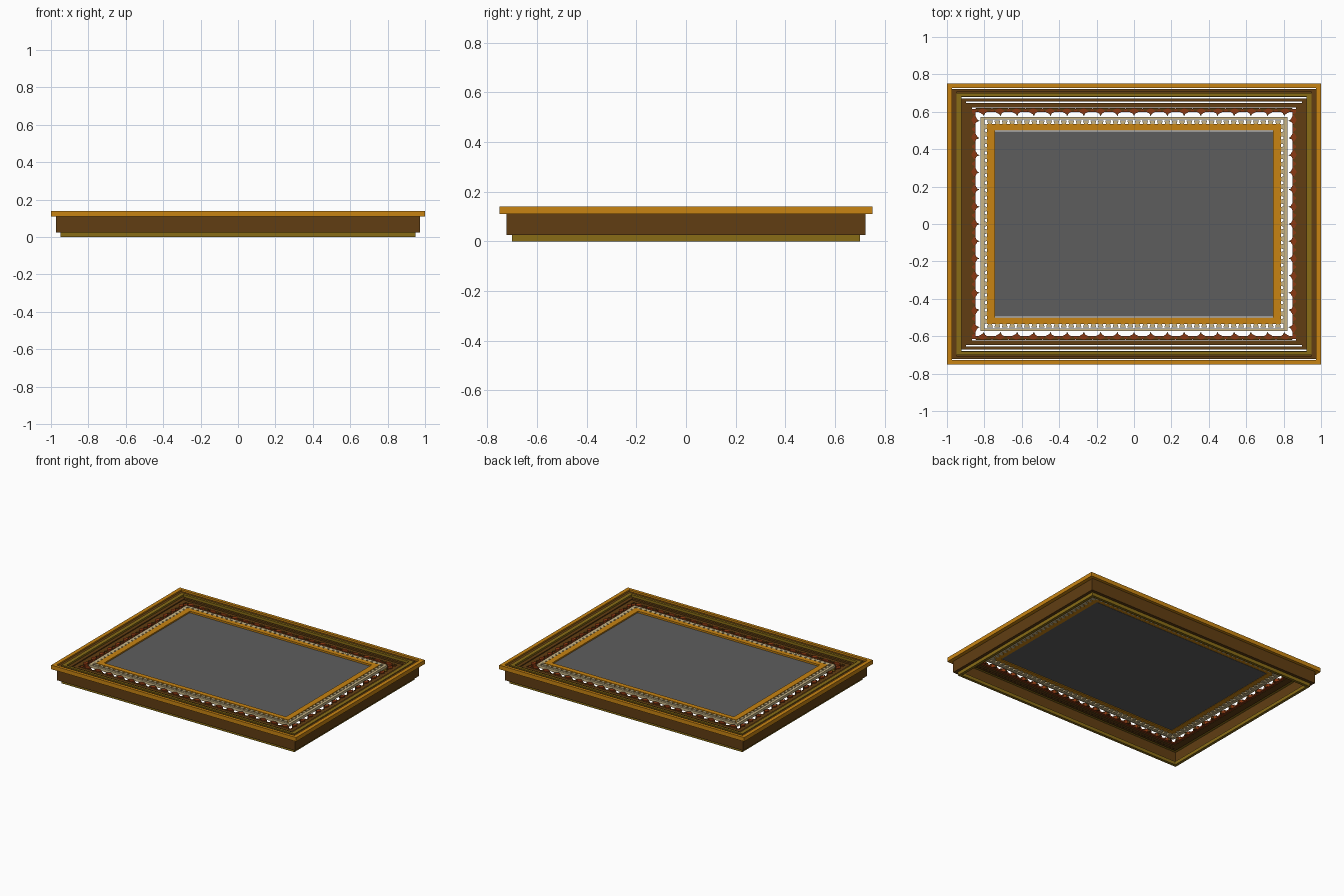
import bpy, bmesh, math

if "Cube" in bpy.data.objects:
    bpy.data.objects.remove(bpy.data.objects["Cube"])

def mat(name, rgb):
    m = bpy.data.materials.new(name)
    m.diffuse_color = (*rgb, 1)
    m.use_nodes = True
    m.node_tree.nodes["Principled BSDF"].inputs["Base Color"].default_value = m.diffuse_color
    return m

ORANGE = mat("gold", (0.58, 0.23, 0.006))
BROWN = mat("brown", (0.12, 0.048, 0.006))
OLIVE = mat("olive", (0.25, 0.15, 0.008))
RED = mat("rust", (0.26, 0.04, 0.006))
CREAM = mat("cream", (0.58, 0.46, 0.24))

def finish(name, bm, m):
    bmesh.ops.recalc_face_normals(bm, faces=bm.faces)
    me = bpy.data.meshes.new(name)
    bm.to_mesh(me)
    bm.free()
    ob = bpy.data.objects.new(name, me)
    bpy.context.collection.objects.link(ob)
    if m:
        me.materials.append(m)
    return ob

def ring(name, profile, m, gap=0.0):
    """Mitred frame: sweep a closed profile of (inset, z); gap thins the long sides."""
    bm = bmesh.new()
    deep = max(p[0] for p in profile)
    loops = []
    for d, z in profile:
        dy = d - gap if d == deep else d
        x, y = 1 - d, 0.75 - dy
        loops.append([bm.verts.new((sx * x, sy * y, z))
                      for sx, sy in ((-1, -1), (1, -1), (1, 1), (-1, 1))])
    n = len(loops)
    for i in range(n):
        a, b = loops[i], loops[(i + 1) % n]
        for k in range(4):
            j = (k + 1) % 4
            bm.faces.new((a[k], a[j], b[j], b[k]))
    return finish(name, bm, m)

def box_profile(d0, d1, z0, z1):
    return [(d0, z0), (d0, z1), (d1, z1), (d1, z0)]

def along_sides(inset, pitch):
    """Yield evenly spaced (x, y, angle) places on a rectangle inset from the edge."""
    hx, hy = 1 - inset, 0.75 - inset
    for half, other, turn in ((hx, hy, 0), (hy, hx, math.pi / 2)):
        n = round(2 * half / pitch)
        for s in (0, math.pi):
            a = turn + s
            for i in range(n):
                t = -half + 2 * half * (i + 0.5) / n
                c, q = math.cos(a), math.sin(a)
                yield t * c + other * q, t * q - other * c, a

def ornaments(name, outline, inset, pitch, z0, z1, m):
    """Repeat a small extruded outline (along, inward) round the frame."""
    bm = bmesh.new()
    for x, y, a in along_sides(inset, pitch):
        c, s = math.cos(a), math.sin(a)
        pts = [(x + u * c - v * s, y + u * s + v * c) for u, v in outline]
        lo = [bm.verts.new((*p, z0)) for p in pts]
        hi = [bm.verts.new((*p, z1)) for p in pts]
        bm.faces.new(hi)
        bm.faces.new(lo[::-1])
        for i in range(len(pts)):
            j = (i + 1) % len(pts)
            bm.faces.new((lo[i], lo[j], hi[j], hi[i]))
    return finish(name, bm, m)

# Outer body: hollow wall on a narrow foot, with an overhanging lip
ring("foot", box_profile(0.05, 0.07, 0.0, 0.025), OLIVE)
ring("side_wall", box_profile(0.028, 0.052, 0.025, 0.11), BROWN)
ring("outer_lip", box_profile(0.0, 0.028, 0.11, 0.14), ORANGE, 0.006)

# Stepped moulding
ring("brown_step", box_profile(0.028, 0.05, 0.108, 0.13), BROWN, 0.006)
ring("olive_bead", box_profile(0.05, 0.078, 0.108, 0.135), OLIVE, 0.01)
ring("inner_step", box_profile(0.078, 0.103, 0.1, 0.122), BROWN, 0.008)
ring("lower_step", box_profile(0.103, 0.135, 0.095, 0.115), BROWN, 0.008)

# Carved leaf band
leaf = [(-0.045, -0.022), (0.045, -0.022), (0.03, 0.0), (0.012, -0.004),
        (0.0, 0.022), (-0.012, -0.004), (-0.03, 0.0)]
ornaments("carved_leaves", leaf, 0.152, 0.09, 0.1, 0.115, BROWN)
diamond = [(-0.03, 0), (0, -0.017), (0.03, 0), (0, 0.017)]
ornaments("carved_diamonds", diamond, 0.147, 0.09, 0.1, 0.122, RED)
ring("carving_rail", box_profile(0.135, 0.152, 0.098, 0.108), RED)

# Cream slip with a row of teeth
ring("cream_rail", box_profile(0.178, 0.2, 0.105, 0.125), CREAM, 0.008)
tooth = [(-0.016, -0.014), (0.016, -0.014), (0.008, 0.014), (-0.008, 0.014)]
ornaments("cream_teeth", tooth, 0.21, 0.04, 0.108, 0.127, CREAM)

# Inner gold edge and the plain panel
ring("inner_edge", box_profile(0.215, 0.258, 0.112, 0.13), ORANGE, 0.008)
bm = bmesh.new()
bmesh.ops.create_cube(bm, size=1)
for v in bm.verts:
    v.co.x *= 1.484
    v.co.y *= 0.99
    v.co.z = 0.117 + v.co.z * 0.006
finish("panel", bm, mat("dark_grey", (0.11, 0.11, 0.11)))
